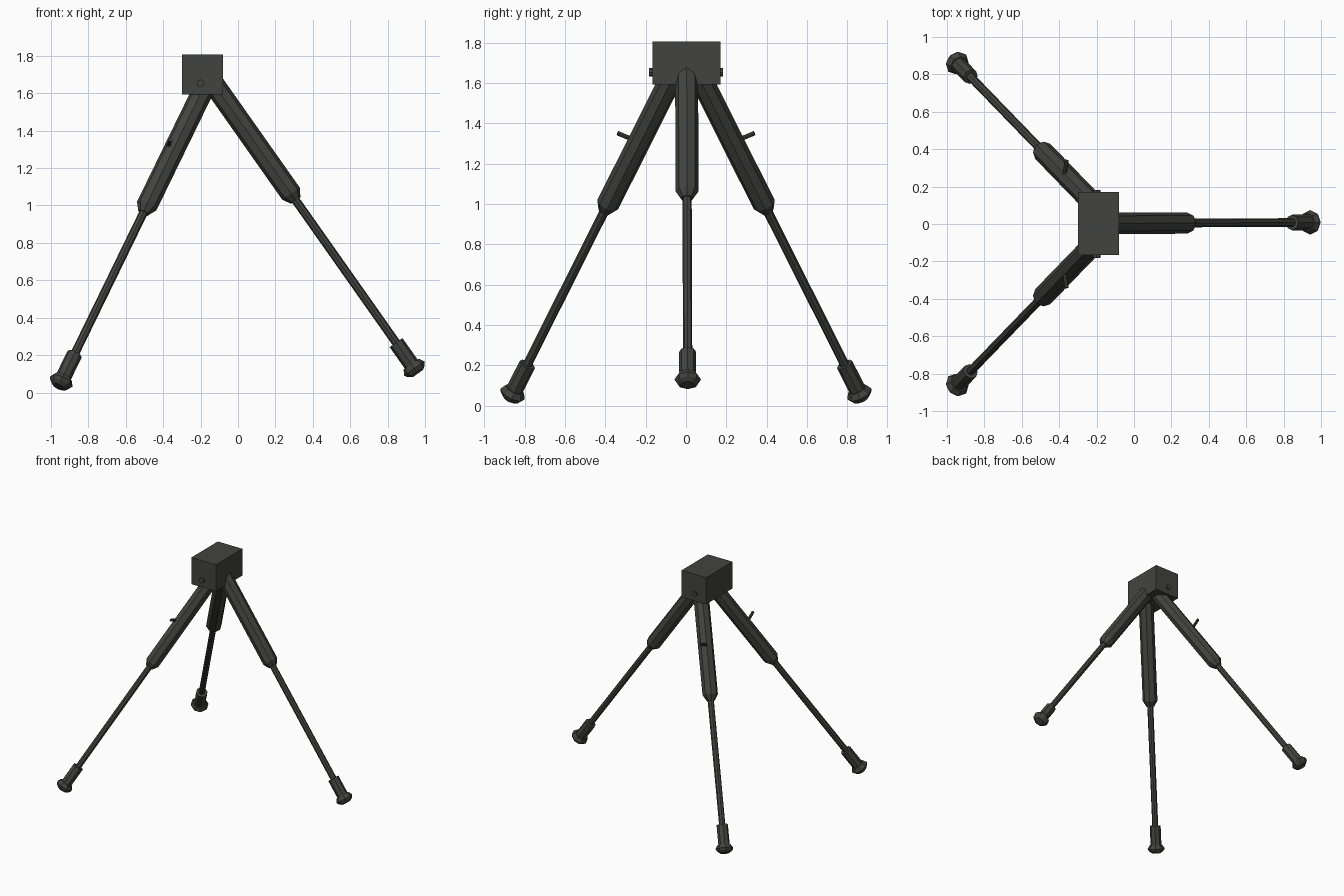
import bpy, bmesh
from math import cos, sin, pi
from mathutils import Vector

if "Cube" in bpy.data.objects:
    bpy.data.objects.remove(bpy.data.objects["Cube"])

mat = bpy.data.materials.new("dark_grey")
mat.diffuse_color = (0.055, 0.055, 0.052, 1)
mat.use_nodes = True
mat.node_tree.nodes["Principled BSDF"].inputs["Base Color"].default_value = mat.diffuse_color


def finish(bm, name):
    bmesh.ops.recalc_face_normals(bm, faces=bm.faces[:])
    me = bpy.data.meshes.new(name)
    bm.to_mesh(me)
    bm.free()
    ob = bpy.data.objects.new(name, me)
    me.materials.append(mat)
    bpy.context.collection.objects.link(ob)
    return ob


def lathe(name, start, direction, profile, sides=8):
    """Faceted solid of (distance, radius) rings along a slanted axis."""
    d = Vector(direction).normalized()
    u = d.cross(Vector((0, 0, 1))).normalized()
    v = u.cross(d)
    bm = bmesh.new()
    rings = []
    for s, r in profile:
        c = Vector(start) + d * s
        rings.append([bm.verts.new(c + (u * cos(2 * pi * i / sides) + v * sin(2 * pi * i / sides)) * r)
                      for i in range(sides)])
    for a, b in zip(rings, rings[1:]):
        for i in range(sides):
            j = (i + 1) % sides
            bm.faces.new((a[i], a[j], b[j], b[i]))
    bm.faces.new(rings[0])
    bm.faces.new(rings[-1])
    return finish(bm, name)


def leg(name, start, direction, tube_end, foot_start, cap):
    # thick upper tube with a tapered end
    lathe(name + "_upper_tube", start, direction,
          [(0, 0.057), (tube_end - 0.045, 0.057), (tube_end, 0.03)])
    # thin extending rod
    lathe(name + "_rod", start, direction, [(tube_end - 0.05, 0.023), (foot_start + 0.02, 0.023)])
    # foot sleeve and rounded rubber cap
    lathe(name + "_foot_sleeve", start, direction, [(foot_start, 0.042), (cap - 0.01, 0.042)])
    lathe(name + "_foot_cap", start, direction,
          [(cap - 0.028, 0.05), (cap, 0.066), (cap + 0.018, 0.056), (cap + 0.034, 0.034)])


# head block
bm = bmesh.new()
bmesh.ops.create_cube(bm, size=1)
for vert in bm.verts:
    vert.co = Vector((-0.19 + vert.co.x * 0.22, 0.003 + vert.co.y * 0.337, 1.70 + vert.co.z * 0.215))
finish(bm, "head_block")

# front-pointing leg
leg("single_leg", (-0.14, 0.003, 1.664), (0.576, 0.003, -0.817), 0.78, 1.71, 1.878)

# mirrored pair of legs, their levers and the hinge pins
for side, label in ((1, "left"), (-1, "right")):
    leg(label + "_leg", (-0.17, side * 0.06, 1.65), (-0.487, side * 0.503, -1), 0.842, 1.765, 1.943)
    lathe(label + "_lever", (-0.375, side * 0.245, 1.312), (0.015, side * 0.095, 0.04),
          [(0, 0.011), (0.104, 0.011)])
    lathe(label + "_hinge_pin", (-0.2, side * 0.1, 1.653), (0, side, 0), [(0, 0.021), (0.083, 0.021)])
